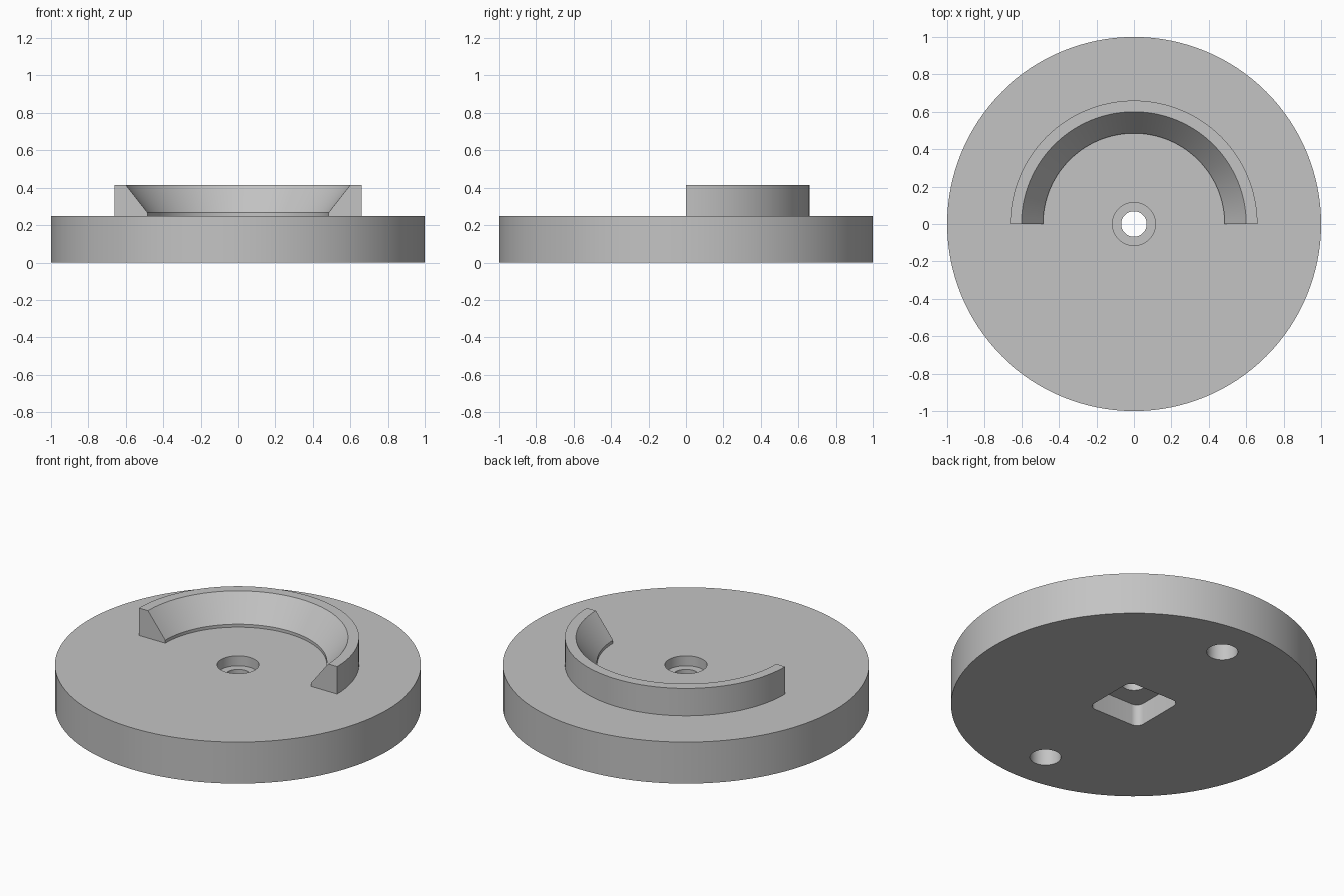
import bpy, bmesh, math
from mathutils import Matrix

if "Cube" in bpy.data.objects:
    bpy.data.objects.remove(bpy.data.objects["Cube"], do_unlink=True)

HEIGHT = 0.25

grey = bpy.data.materials.new("plain_grey")
grey.use_nodes = True
colour = (0.55, 0.55, 0.55, 1)
grey.diffuse_color = colour
grey.node_tree.nodes["Principled BSDF"].inputs["Base Color"].default_value = colour


def make_object(name, bm):
    bmesh.ops.recalc_face_normals(bm, faces=bm.faces)
    mesh = bpy.data.meshes.new(name)
    bm.to_mesh(mesh)
    bm.free()
    mesh.materials.append(grey)
    obj = bpy.data.objects.new(name, mesh)
    bpy.context.collection.objects.link(obj)
    return obj


def cylinder(name, radius, bottom, top, y=0, sides=64):
    bm = bmesh.new()
    bmesh.ops.create_cone(bm, cap_ends=True, segments=sides, radius1=radius,
                          radius2=radius, depth=top - bottom,
                          matrix=Matrix.Translation((0, y, (top + bottom) / 2)))
    return make_object(name, bm)


def rounded_square(name, half, corner, bottom, top, steps=8):
    bm = bmesh.new()
    verts = []
    for quarter in range(4):
        middle = math.radians(45 + 90 * quarter)
        reach = (half - corner) * math.sqrt(2)
        for i in range(steps + 1):
            a = math.radians(90 * (quarter + i / steps))
            verts.append(bm.verts.new((reach * math.cos(middle) + corner * math.cos(a),
                                       reach * math.sin(middle) + corner * math.sin(a),
                                       bottom)))
    face = bm.faces.new(verts)
    extruded = bmesh.ops.extrude_face_region(bm, geom=[face])["geom"]
    bmesh.ops.translate(bm, vec=(0, 0, top - bottom),
                        verts=[g for g in extruded if isinstance(g, bmesh.types.BMVert)])
    return make_object(name, bm)


def smooth(obj):
    bpy.ops.object.select_all(action="DESELECT")
    obj.select_set(True)
    bpy.context.view_layer.objects.active = obj
    bpy.ops.object.shade_smooth_by_angle(angle=math.radians(30))


# Round base plate
base = cylinder("base_plate", 1, 0, HEIGHT, sides=128)

# Through hole, top counterbore, square pocket underneath, two blind pin holes
cutters = [
    cylinder("counterbore_cutter", 0.115, 0.19, 0.4),
    rounded_square("pocket_cutter", 0.175, 0.045, -0.1, 0.13),
    cylinder("through_hole_cutter", 0.068, -0.2, 0.5),
]
cutters += [cylinder("pin_hole_cutter", 0.085, -0.1, 0.15, y) for y in (-0.75, 0.75)]

bpy.context.view_layer.objects.active = base
for cutter in cutters:
    cutter.hide_render = True
    mod = base.modifiers.new("cut", "BOOLEAN")
    mod.operation = "DIFFERENCE"
    mod.solver = "EXACT"
    mod.object = cutter
    bpy.ops.object.modifier_apply(modifier=mod.name)
    bpy.data.objects.remove(cutter, do_unlink=True)
smooth(base)

# Half-ring fence with a sloping inner face, swept round the back half
profile = [(0.485, 0.24), (0.66, 0.24), (0.66, 0.415), (0.6, 0.415), (0.485, 0.268)]
bm = bmesh.new()
start = bm.faces.new([bm.verts.new((r, 0, z)) for r, z in profile])
end = bmesh.ops.spin(bm, geom=[start, *start.edges, *start.verts], cent=(0, 0, 0),
                     axis=(0, 0, 1), angle=math.pi, steps=64)
if not start.is_valid or len(start.verts) != len(profile):
    raise RuntimeError("fence end face missing")
fence = make_object("half_ring_fence", bm)
smooth(fence)
